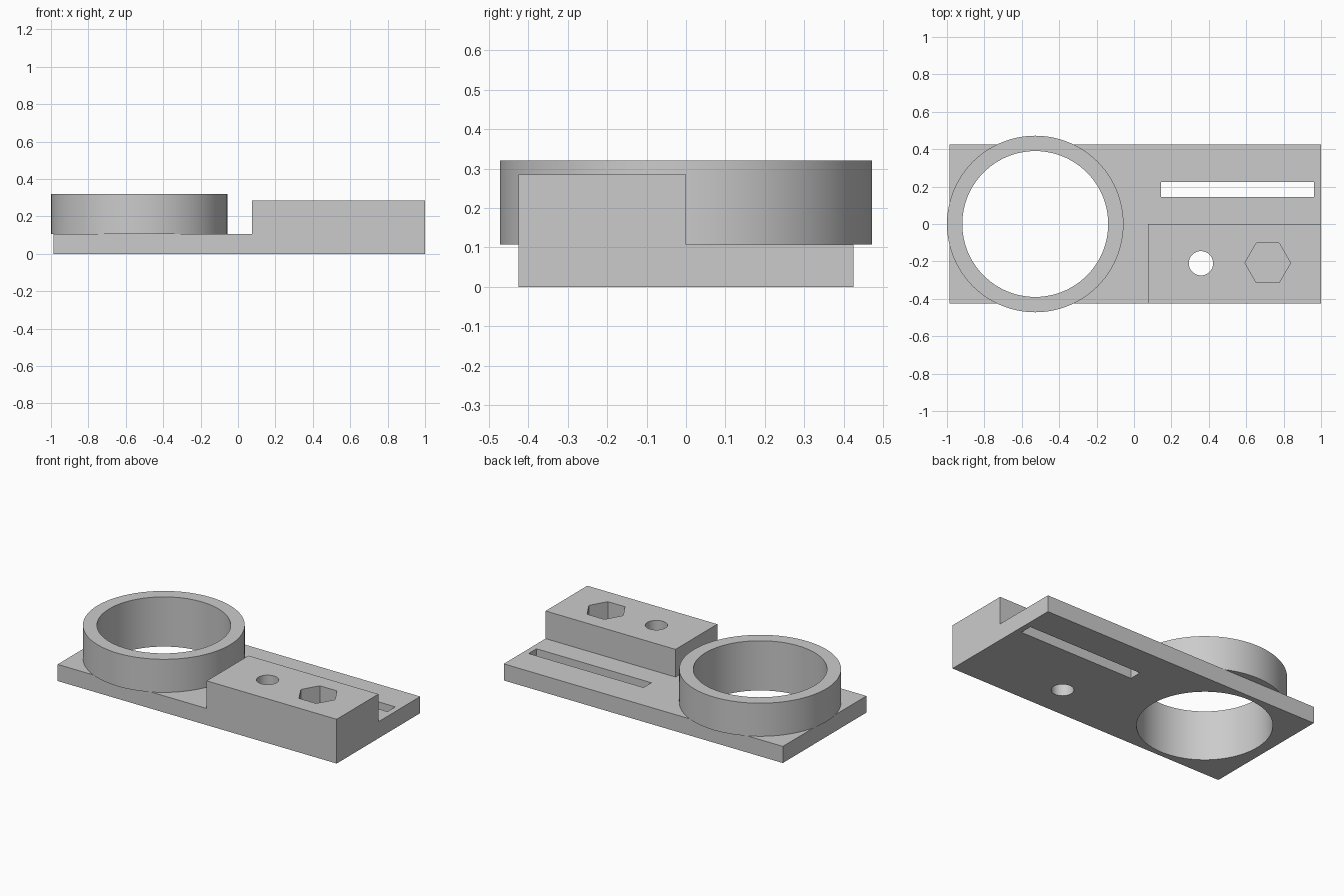
import bpy, math

if "Cube" in bpy.data.objects:
    bpy.data.objects.remove(bpy.data.objects["Cube"])

PLATE_TOP, BLOCK_TOP, RING_TOP = 0.107, 0.285, 0.32
RING_X, RING_R, HOLE_R = -0.528, 0.472, 0.39

grey = bpy.data.materials.new("plain grey")
grey.diffuse_color = (0.6, 0.6, 0.6, 1)
grey.use_nodes = True
grey.node_tree.nodes["Principled BSDF"].inputs["Base Color"].default_value = grey.diffuse_color


def box(name, x0, x1, y0, y1, z0, z1):
    bpy.ops.mesh.primitive_cube_add(
        size=1, location=((x0 + x1) / 2, (y0 + y1) / 2, (z0 + z1) / 2))
    ob = bpy.context.object
    ob.name = name
    ob.scale = (x1 - x0, y1 - y0, z1 - z0)
    bpy.ops.object.transform_apply(location=True, rotation=False, scale=True)
    ob.data.materials.append(grey)
    return ob


def prism(name, x, y, r, z0, z1, sides, turn=0):
    bpy.ops.mesh.primitive_cylinder_add(
        vertices=sides, radius=r, depth=z1 - z0,
        location=(x, y, (z0 + z1) / 2), rotation=(0, 0, turn))
    ob = bpy.context.object
    ob.name = name
    bpy.ops.object.transform_apply(location=True, rotation=True, scale=True)
    ob.data.materials.append(grey)
    return ob


def combine(target, tool, operation):
    mod = target.modifiers.new(operation.lower(), 'BOOLEAN')
    mod.operation, mod.solver, mod.object = operation, 'EXACT', tool
    bpy.context.view_layer.objects.active = target
    bpy.ops.object.modifier_apply(modifier=mod.name)
    bpy.data.objects.remove(tool, do_unlink=True)


def smooth(ob):
    bpy.ops.object.select_all(action='DESELECT')
    ob.select_set(True)
    bpy.context.view_layer.objects.active = ob
    bpy.ops.object.shade_smooth_by_angle(angle=math.radians(30))


# Base plate with the raised clamp block on its front right half
base = box("base_plate", -0.987, 1.0, -0.425, 0.425, 0, PLATE_TOP)
combine(base, box("block", 0.075, 1.0, -0.425, 0, 0, BLOCK_TOP), 'UNION')

# Large bore, long slot, bolt hole and blind hexagonal nut pocket
combine(base, prism("bore", RING_X, 0, HOLE_R, -0.1, 0.5, 96), 'DIFFERENCE')
combine(base, box("slot", 0.145, 0.963, 0.145, 0.225, -0.1, 0.5), 'DIFFERENCE')
combine(base, prism("bolt_hole", 0.358, -0.21, 0.065, -0.1, 0.5, 48), 'DIFFERENCE')
combine(base, prism("nut_pocket", 0.715, -0.208, 0.122, PLATE_TOP, 0.5, 6,
                    math.pi / 6), 'DIFFERENCE')
smooth(base)

# Raised ring around the bore, overhanging the plate edges
ring = prism("holder_ring", RING_X, 0, RING_R, PLATE_TOP, RING_TOP, 96)
combine(ring, prism("ring_bore", RING_X, 0, HOLE_R, 0, 0.5, 96), 'DIFFERENCE')
smooth(ring)
